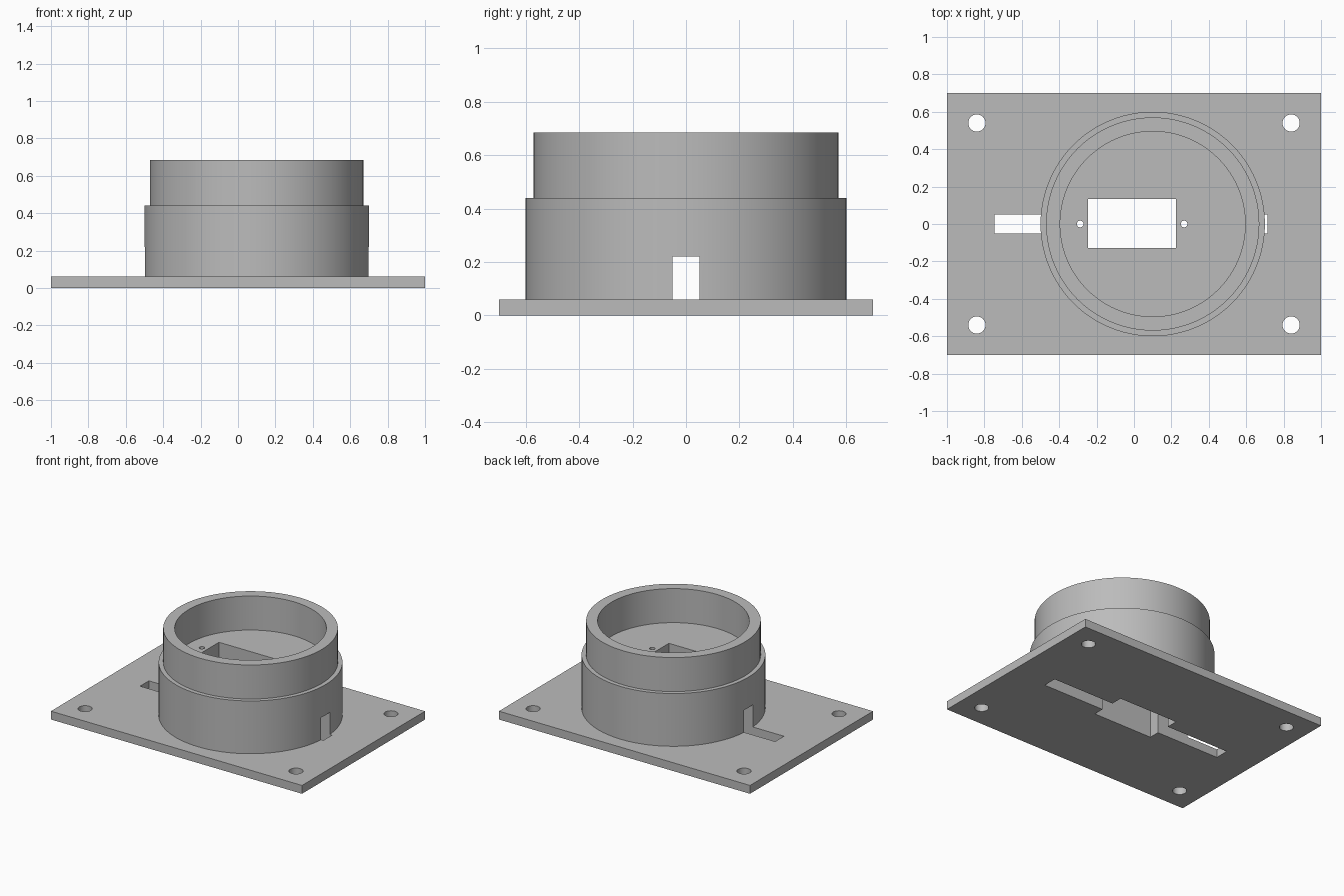
import bpy
import bmesh
import math
from mathutils import Matrix

cube = bpy.data.objects.get("Cube")
if cube:
    bpy.data.objects.remove(cube, do_unlink=True)

PLATE_TOP = 0.06
FLOOR = 0.44        # height of the shoulder and of the recess floor
RIM_TOP = 0.685
RING_X = 0.10
SEGMENTS = 96

grey = bpy.data.materials.new("plain grey")
grey.use_nodes = True
colour = (0.5, 0.5, 0.5, 1)
grey.diffuse_color = colour
grey.node_tree.nodes["Principled BSDF"].inputs["Base Color"].default_value = colour


def finish(name, bm):
    bmesh.ops.recalc_face_normals(bm, faces=bm.faces)
    mesh = bpy.data.meshes.new(name)
    bm.to_mesh(mesh)
    bm.free()
    mesh.materials.append(grey)
    obj = bpy.data.objects.new(name, mesh)
    bpy.context.collection.objects.link(obj)
    return obj


def box(name, low, high):
    bm = bmesh.new()
    size = [b - a for a, b in zip(low, high)]
    middle = [(a + b) / 2 for a, b in zip(low, high)]
    bmesh.ops.create_cube(bm, size=1, matrix=Matrix.Translation(middle) @ Matrix.Diagonal((*size, 1)))
    return finish(name, bm)


def lathe(name, profile, x, y, segments):
    """Closed solid turned from (radius, height) points, capped top and bottom."""
    bm = bmesh.new()
    rings = []
    for r, z in profile:
        angles = [math.tau * i / segments for i in range(segments)]
        rings.append([bm.verts.new((x + r * math.cos(a), y + r * math.sin(a), z)) for a in angles])
    for lower, upper in zip(rings, rings[1:]):
        for i in range(segments):
            j = (i + 1) % segments
            bm.faces.new((lower[i], lower[j], upper[j], upper[i]))
    bm.faces.new(rings[0])
    bm.faces.new(rings[-1])
    return finish(name, bm)


def combine(target, other, operation):
    mod = target.modifiers.new("combine", 'BOOLEAN')
    mod.operation = operation
    mod.solver = 'EXACT'
    mod.object = other
    bpy.context.view_layer.objects.active = target
    bpy.ops.object.modifier_apply(modifier=mod.name)
    bpy.data.objects.remove(other, do_unlink=True)


# Mounting plate with the stepped round collar, recessed down to the floor
mount = box("mounting_plate_with_collar", (-1, -0.7, 0), (1, 0.7, PLATE_TOP))
collar = lathe("collar", [(0.6, PLATE_TOP / 2), (0.6, FLOOR), (0.57, FLOOR), (0.57, RIM_TOP),
                          (0.495, RIM_TOP), (0.495, FLOOR)], RING_X, 0, SEGMENTS)
combine(mount, collar, 'UNION')

# Cable channel and rectangular opening
combine(mount, box("channel_cutter", (-0.745, -0.05, -0.1), (0.715, 0.05, 0.22)), 'DIFFERENCE')
combine(mount, box("opening_cutter", (-0.245, -0.127, -0.1), (0.225, 0.133, 0.6)), 'DIFFERENCE')

# Corner bolt holes and the two small screw holes
holes = [(x, y, 0.046, 0.2) for x in (-0.84, 0.84) for y in (-0.54, 0.54)]
holes += [(-0.288, 0, 0.018, 0.6), (0.268, 0, 0.018, 0.6)]
for x, y, radius, top in holes:
    combine(mount, lathe("hole_cutter", [(radius, -0.1), (radius, top)], x, y, 32), 'DIFFERENCE')

# Smooth the round walls, keep the edges crisp
bpy.ops.object.select_all(action='DESELECT')
mount.select_set(True)
bpy.context.view_layer.objects.active = mount
bpy.ops.object.shade_smooth_by_angle(angle=math.radians(30))
